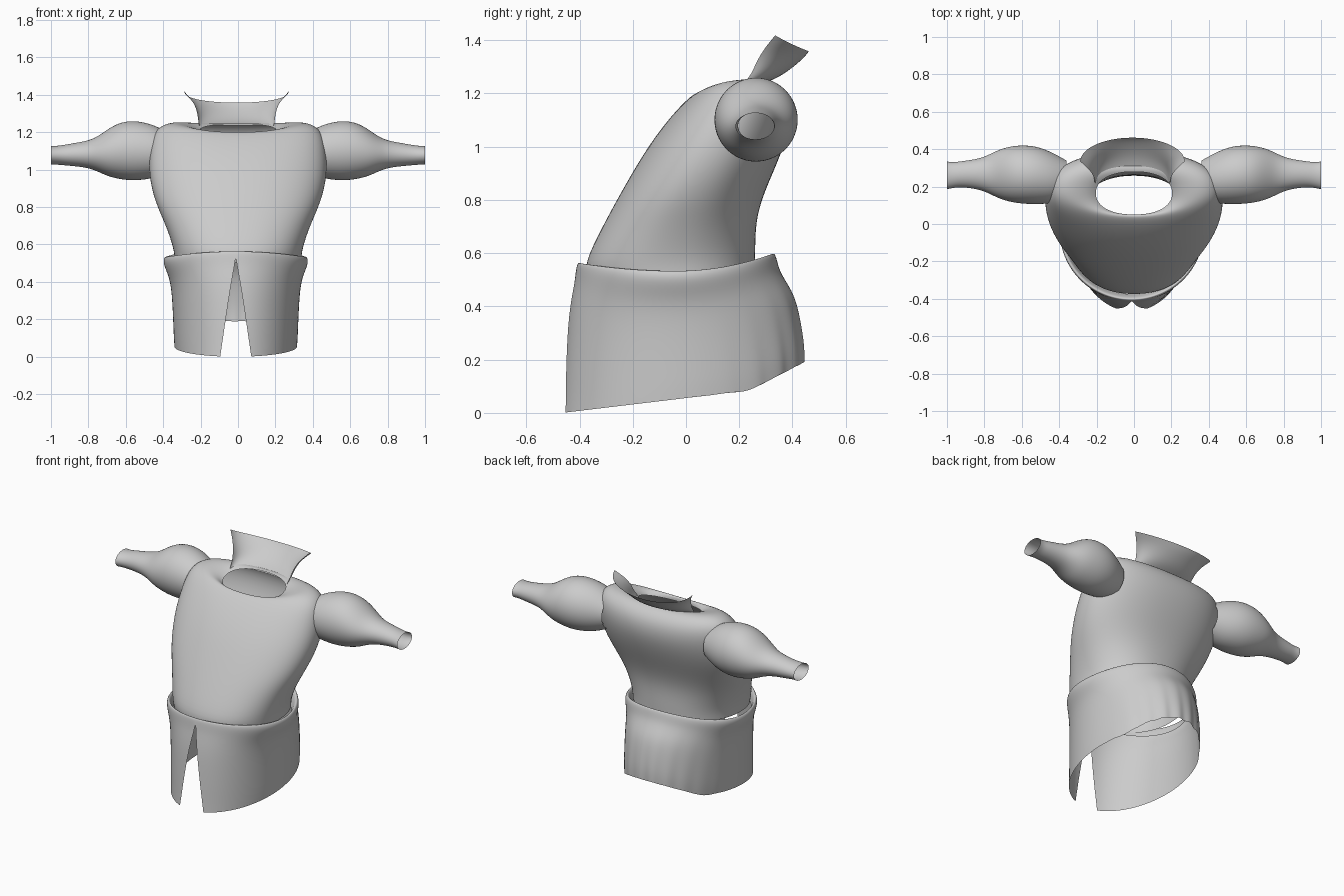
import bpy
import bmesh
from math import sin, cos, pi, asin, copysign

cube = bpy.data.objects.get("Cube")
if cube:
    bpy.data.objects.remove(cube)

cloth = bpy.data.materials.new("grey cloth")
cloth.use_nodes = True
grey = (0.6, 0.6, 0.6, 1)
cloth.diffuse_color = grey
cloth.node_tree.nodes["Principled BSDF"].inputs["Base Color"].default_value = grey


def loft(name, rows, closed):
    """Skin a grid of point rows into a smooth cloth surface."""
    bm = bmesh.new()
    grid = [[bm.verts.new(p) for p in row] for row in rows]
    n = len(grid[0])
    for lower, upper in zip(grid, grid[1:]):
        for i in range(n if closed else n - 1):
            j = (i + 1) % n
            bm.faces.new((lower[i], lower[j], upper[j], upper[i]))
    bmesh.ops.remove_doubles(bm, verts=bm.verts, dist=0.0005)
    bmesh.ops.recalc_face_normals(bm, faces=bm.faces)
    mesh = bpy.data.meshes.new(name)
    bm.to_mesh(mesh)
    bm.free()
    mesh.materials.append(cloth)
    for face in mesh.polygons:
        face.use_smooth = True
    obj = bpy.data.objects.new(name, mesh)
    bpy.context.collection.objects.link(obj)
    sub = obj.modifiers.new("smooth", "SUBSURF")
    sub.levels = sub.render_levels = 2
    sub.boundary_smooth = "PRESERVE_CORNERS"
    return obj


def soft(v, power):
    return copysign(abs(v) ** power, v)


# Torso: leaning rings (front y, front z, back y, back z, half width, side lift)
torso_rings = [
    (-.37, .51, .26, .53, .34, 0), (-.385, .56, .262, .60, .345, 0),
    (-.315, .70, .262, .72, .39, 0), (-.25, .82, .295, .83, .445, 0),
    (-.155, .985, .35, .95, .48, 0), (-.07, 1.10, .395, 1.08, .475, .02),
    (.0, 1.175, .39, 1.18, .45, .04), (.04, 1.205, .345, 1.235, .36, .04),
    (.05, 1.195, .30, 1.25, .25, .015), (.05, 1.175, .28, 1.245, .205, 0)]
rows = []
for fy, fz, by, bz, w, lift in torso_rings:
    row = []
    for i in range(32):
        a = 2 * pi * i / 32
        t = (1 - soft(cos(a), .9)) / 2
        row.append((w * soft(sin(a), .9), fy + (by - fy) * t,
                    fz + (bz - fz) * t + lift * sin(a) ** 2))
    rows.append(row)
loft("torso", rows, True)

# Sleeves: puffed shoulder tapering to an open cuff
# (x, centre y, centre z, y radius, z radius)
sleeve_rings = [
    (.36, .24, 1.09, .10, .10), (.43, .245, 1.095, .135, .137),
    (.50, .258, 1.10, .153, .155), (.57, .264, 1.102, .159, .162),
    (.64, .266, 1.10, .154, .151), (.70, .267, 1.09, .140, .125),
    (.75, .267, 1.084, .118, .094), (.80, .267, 1.082, .092, .074),
    (.86, .267, 1.081, .077, .064), (.93, .266, 1.078, .069, .055),
    (.97, .261, 1.077, .069, .050), (1.0, .26, 1.077, .075, .050)]
for side, label in ((1, "left"), (-1, "right")):
    rows = [[(side * x, y + ry * cos(2 * pi * i / 24), z + rz * sin(2 * pi * i / 24))
             for i in range(24)] for x, y, z, ry, rz in sleeve_rings]
    loft(label + "_sleeve", rows, True)

# Collar: open band standing behind the neck, flaring out to raised tips
# (half width, side y, depth, back z, tip rise)
collar_rows = [
    (.20, .215, .07, 1.235, 0), (.205, .245, .105, 1.26, .01),
    (.212, .265, .14, 1.30, .02), (.235, .295, .15, 1.335, .035),
    (.28, .335, .127, 1.358, .06)]
rows = []
for w, y, depth, z, rise in collar_rows:
    row = []
    for i in range(21):
        t = i / 10 - 1
        row.append((w * sin(t * pi / 2) - .008, y + depth * cos(t * pi / 2),
                    z + rise * t ** 2))
    rows.append(row)
loft("collar", rows, False)

# Skirt: rolled waistband, front slit, hem rising and gathered at the back
# (fall, lip drop, half width, front y, back y)
skirt_rows = [
    (0, .06, .35, -.375, .29), (0, .01, .362, -.39, .315),
    (0, -.005, .378, -.407, .332), (0, .025, .39, -.413, .342),
    (.08, .03, .375, -.418, .352), (.2, .02, .355, -.43, .378),
    (.4, 0, .342, -.445, .415), (.7, 0, .335, -.457, .438),
    (.88, 0, .332, -.462, .445), (1, 0, .328, -.467, .445)]
rows = []
segments = 64
for fall, drop, w, fy, by in skirt_rows:
    row = []
    start = asin(.083 * fall / w)
    for i in range(segments + 1):
        a = start + (2 * pi - 2 * start) * i / segments
        y = (fy + by) / 2 - (by - fy) / 2 * cos(a)
        back = max(0, -cos(a))
        top = .535 + .03 * max(0, cos(a)) ** 2 + .065 * back ** 2
        hem = .12 * (y + .465) + .4 * max(0, y - .24)
        gather = .008 * fall ** 2 * back * sin(i * 2.1)
        row.append((w * sin(a) - .012, y + gather,
                    top - drop + (hem - top) * fall + gather * .7))
    rows.append(row)
loft("skirt", rows, False)
